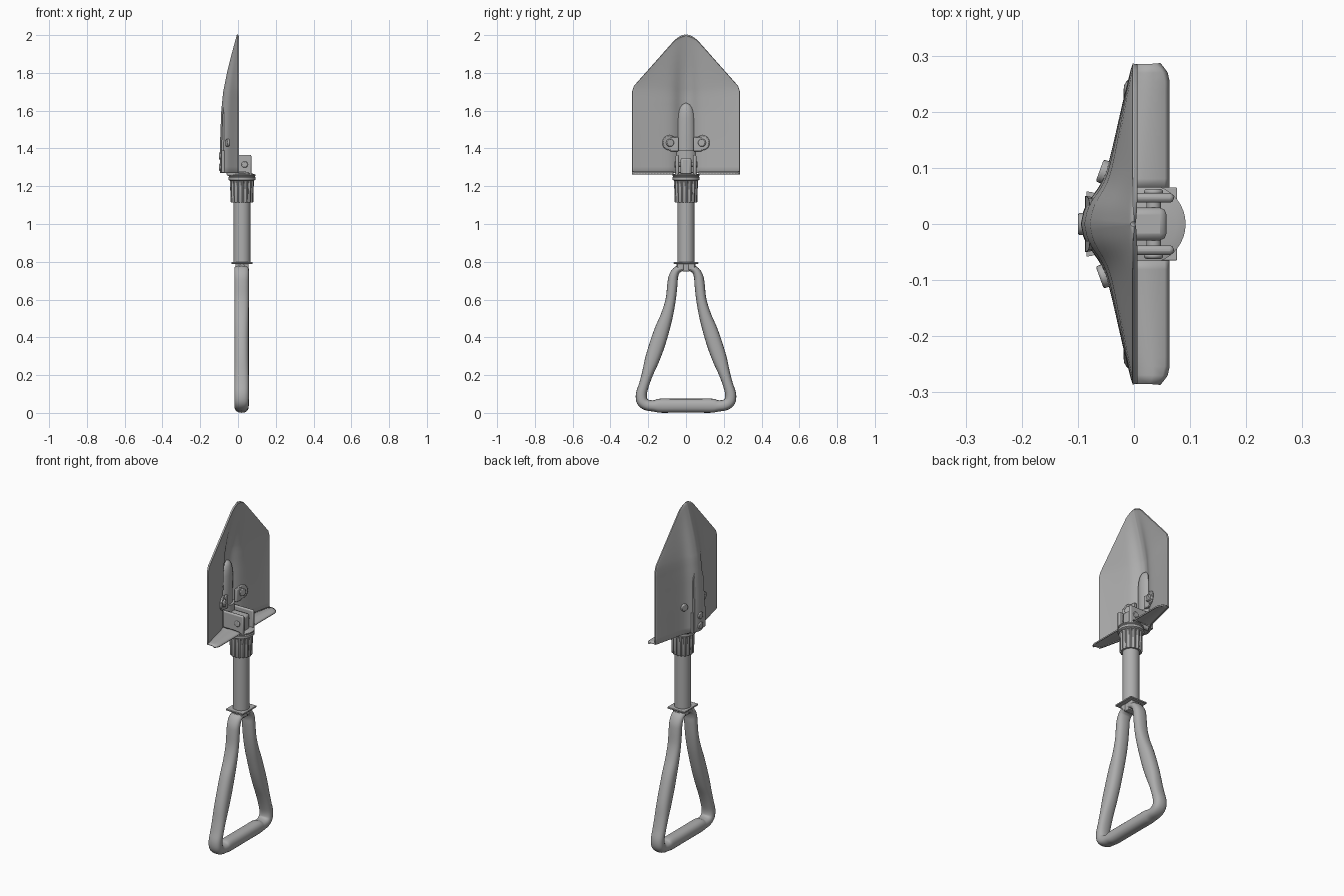
import bpy, bmesh, math
from mathutils import Vector, Matrix

if "Cube" in bpy.data.objects:
    bpy.data.objects.remove(bpy.data.objects["Cube"])

CX = 0.021  # axis of the shaft
steel = bpy.data.materials.new("grey_steel")
steel.diffuse_color = (0.42, 0.42, 0.42, 1)
steel.use_nodes = True
steel.node_tree.nodes["Principled BSDF"].inputs["Base Color"].default_value = steel.diffuse_color


def finish(name, bm, angle=35, bevel=0):
    bmesh.ops.recalc_face_normals(bm, faces=bm.faces)
    me = bpy.data.meshes.new(name)
    bm.to_mesh(me)
    bm.free()
    ob = bpy.data.objects.new(name, me)
    bpy.context.collection.objects.link(ob)
    me.materials.append(steel)
    if bevel:
        m = ob.modifiers.new("bevel", 'BEVEL')
        m.width, m.segments = bevel, 2
    bpy.ops.object.select_all(action='DESELECT')
    bpy.context.view_layer.objects.active = ob
    ob.select_set(True)
    bpy.ops.object.shade_smooth_by_angle(angle=math.radians(angle))
    return ob


def bridge(bm, rings, closed=True, caps=True):
    rows = [[bm.verts.new(p) for p in r] for r in rings]
    n = len(rows[0])
    for a, b in zip(rows, rows[1:]):
        for i in range(n if closed else n - 1):
            j = (i + 1) % n
            bm.faces.new((a[i], a[j], b[j], b[i]))
    if closed and caps:
        bm.faces.new(rows[0])
        bm.faces.new(rows[-1])


def lathe(name, profile, n=32, ribs=0):
    # stack of rings about the shaft axis; ribs gives a fluted outline
    def ring(r, z):
        pts = []
        for i in range(n):
            k = r * (0.91 if ribs and i % 4 >= 2 else 1)
            a = 2 * math.pi * i / n
            pts.append((CX + k * math.cos(a), k * math.sin(a), z))
        return pts
    bm = bmesh.new()
    bridge(bm, [ring(r, z) for r, z in profile])
    return finish(name, bm)


def box(name, x, y, z, bevel=0.004):
    bm = bmesh.new()
    bmesh.ops.create_cube(bm, size=1)
    for v in bm.verts:
        v.co = [c[0] + (c[1] - c[0]) * (t + 0.5) for c, t in zip((x, y, z), v.co)]
    return finish(name, bm, bevel=bevel)


def disc(name, centre, axis, radius, depth, bevel=0.004):
    bm = bmesh.new()
    rot = Vector(axis).to_track_quat('Z', 'Y').to_matrix().to_4x4()
    bmesh.ops.create_cone(bm, cap_ends=True, segments=24, radius1=radius, radius2=radius,
                          depth=depth, matrix=Matrix.Translation(centre) @ rot)
    return finish(name, bm, bevel=bevel)


def lerp(table, t):
    for (a, p), (b, q) in zip(table, table[1:]):
        if t <= b:
            return p + (q - p) * max(0, (t - a) / (b - a))
    return table[-1][1]


# blade: half width and dish depth by height
WIDTH = [(1.27, .285), (1.70, .285), (1.73, .275), (1.97, .062), (1.985, .043), (1.995, .022), (2.0, .004)]
DEPTH = [(1.27, .093), (1.45, .092), (1.6, .086), (1.7, .076), (1.8, .056), (1.9, .031), (2.0, .004)]


def blade_x(y, z):
    w = lerp(WIDTH, z)
    u = min(1, abs(y) / w)
    ridge = 0.32 / (1 + (abs(y) / 0.055) ** 4)
    return 0.002 - lerp(DEPTH, z) * (0.68 * (1 - u) ** 0.9 + ridge * (1 - u ** 4))


heights = [1.27 + 0.0331 * i for i in range(13)] + [1.70, 1.715, 1.73, 1.77, 1.81, 1.85, 1.89, 1.93, 1.97,
                                                   1.985, 1.995, 2.0]
bm = bmesh.new()
rows = []
for z in heights:
    ys = [lerp(WIDTH, z) * i / 28 for i in range(-28, 29)]
    rows.append([(blade_x(y, z), y, z) for y in ys])
bridge(bm, rows, closed=False)
blade = finish("blade", bm, 40)
sol = blade.modifiers.new("thickness", 'SOLIDIFY')
sol.thickness, sol.offset = 0.009, 0
# keep the sheet bottom and tip inside the overall height
blade.modifiers.new("soft_rim", 'BEVEL').width = 0.002

# foot step folded forward from the lower edge, one each side
for side, tag in ((1, "left"), (-1, "right")):
    bm = bmesh.new()
    rows = []
    for i in range(15):
        y = 0.065 + 0.22 * i / 14
        x0 = blade_x(y, 1.27)
        tip = 0.061 - 0.016 * max(0, (y - 0.255) / 0.03) ** 2
        rows.append([(x0, side * y, 1.274), (x0 + 0.6 * (tip - x0), side * y, 1.274),
                     (tip - 0.008, side * y, 1.271), (tip, side * y, 1.264)])
    bridge(bm, rows, closed=False)
    step = finish("foot_step_" + tag, bm, 50)
    s = step.modifiers.new("thickness", 'SOLIDIFY')
    s.thickness, s.offset = 0.008, 0

# pressed tongue up the middle of the blade, with a rounded top
bm = bmesh.new()
rows = []
for z, k in [(1.272, 1), (1.45, 1), (1.56, .93), (1.59, .85), (1.615, .68), (1.632, .42), (1.64, .08)]:
    rows.append([(blade_x(0, z) + 0.004 + 0.038 * k * math.sin(math.pi * i / 16),
                  0.05 * k * math.cos(math.pi * i / 16), z) for i in range(17)])
bridge(bm, rows)
finish("blade_tongue", bm, 50)

# saddle strapped over the tongue
bm = bmesh.new()
rows = []
for z in (1.272, 1.39):
    rows.append([(-0.085 + 0.049 * math.sin(math.pi * i / 16),
                  0.058 * math.cos(math.pi * i / 16), z) for i in range(17)])
bridge(bm, rows)
finish("hinge_saddle", bm, 40)

for s, tag in ((1, "left"), (-1, "right")):
    # riveted ears
    x = blade_x(0.09, 1.43)
    slope = (blade_x(0.11, 1.43) - blade_x(0.07, 1.43)) / 0.04
    axis = Vector((1, -s * slope, 0)).normalized()
    c = Vector((x, s * 0.09, 1.43))
    disc("ear_" + tag, c + axis * 0.008, axis, 0.04, 0.012)
    disc("ear_rivet_" + tag, c + axis * 0.016, axis, 0.021, 0.016)
    disc("ear_back_rivet_" + tag, c - axis * 0.008, axis, 0.021, 0.016)
    ear_arm = box("ear_arm_" + tag, (x - 0.006, x + 0.012), sorted((s * 0.04, s * 0.085)), (1.385, 1.46))
    # hinge lugs
    box("hinge_lug_" + tag, (-0.06, 0.071), sorted((s * 0.038, s * 0.055)), (1.255, 1.366), 0.007)
    disc("hinge_pin_head_" + tag, (0.035, s * 0.057, 1.315), (0, 1, 0), 0.017, 0.01)
disc("hinge_pin", (0.035, 0, 1.315), (0, 1, 0), 0.013, 0.1)
box("hinge_block", (-0.05, 0.058), (-0.029, 0.029), (1.25, 1.35), 0.012)
for z in (1.30, 1.36):
    disc("spine_rivet", (-0.093, 0, z), (1, 0, 0), 0.02, 0.014)

# locking collar, shaft and stop plate
lathe("collar_flange", [(0.062, 1.228), (0.071, 1.234), (0.071, 1.247), (0.067, 1.252), (0.071, 1.256),
                        (0.071, 1.262), (0.055, 1.267)], 40)
lathe("locking_collar", [(0.058, 1.113), (0.061, 1.118), (0.063, 1.235)], 64, ribs=1)
lathe("shaft", [(0.045, 0.79), (0.045, 1.13)], 32)
box("stop_plate", (CX - 0.056, CX + 0.056), (-0.065, 0.065), (0.789, 0.798), 0.002)
box("handle_mount", (CX - 0.03, CX + 0.03), (-0.02, 0.02), (0.748, 0.792))
for s, tag in ((1, "left"), (-1, "right")):
    box("mount_cheek_" + tag, (CX - 0.034, CX + 0.034), sorted((s * 0.012, s * 0.045)), (0.755, 0.792), 0.006)
for s in (1, -1):
    disc("mount_rivet", (CX + 0.0, s * 0.046, 0.77), (0, 1, 0), 0.018, 0.01)

# D handle: (y, z, half thickness) from the mount down one side to the middle of the grip
half = [(.03, .765, .018), (.052, .752, .021), (.067, .72, .025), (.072, .68, .027), (.081, .60, .027),
        (.100, .52, .032), (.127, .44, .039), (.153, .36, .041), (.180, .28, .038), (.203, .21, .030),
        (.222, .15, .027), (.236, .10, .029), (.232, .062, .030), (.207, .042, .029), (.17, .037, .030),
        (.14, .038, .037), (.06, .038, .037)]
path = [Vector(p) for p in half + [(-y, z, r) for y, z, r in reversed(half)]]
fine = []
for i in range(len(path) - 1):
    p0, p1, p2, p3 = (path[min(max(i + k, 0), len(path) - 1)] for k in (-1, 0, 1, 2))
    for t in (0, 0.25, 0.5, 0.75):
        fine.append(0.5 * (2 * p1 + (p2 - p0) * t + (2 * p0 - 5 * p1 + 4 * p2 - p3) * t * t
                           + (3 * p1 - p0 - 3 * p2 + p3) * t ** 3))
fine.append(path[-1])
rings = []
for i, p in enumerate(fine):
    d = fine[min(i + 1, len(fine) - 1)] - fine[max(i - 1, 0)]
    n = Vector((-d.y, d.x)).normalized()
    ring = []
    for k in range(20):
        a = 2 * math.pi * k / 20
        c, s = (math.copysign(abs(f) ** 0.85, f) for f in (math.cos(a), math.sin(a)))
        ring.append((CX - 0.002 + 0.038 * c, p.x + n.x * p.z * s, p.y + n.y * p.z * s))
    rings.append(ring)
bm = bmesh.new()
bridge(bm, rings)
finish("d_handle", bm, 60)
